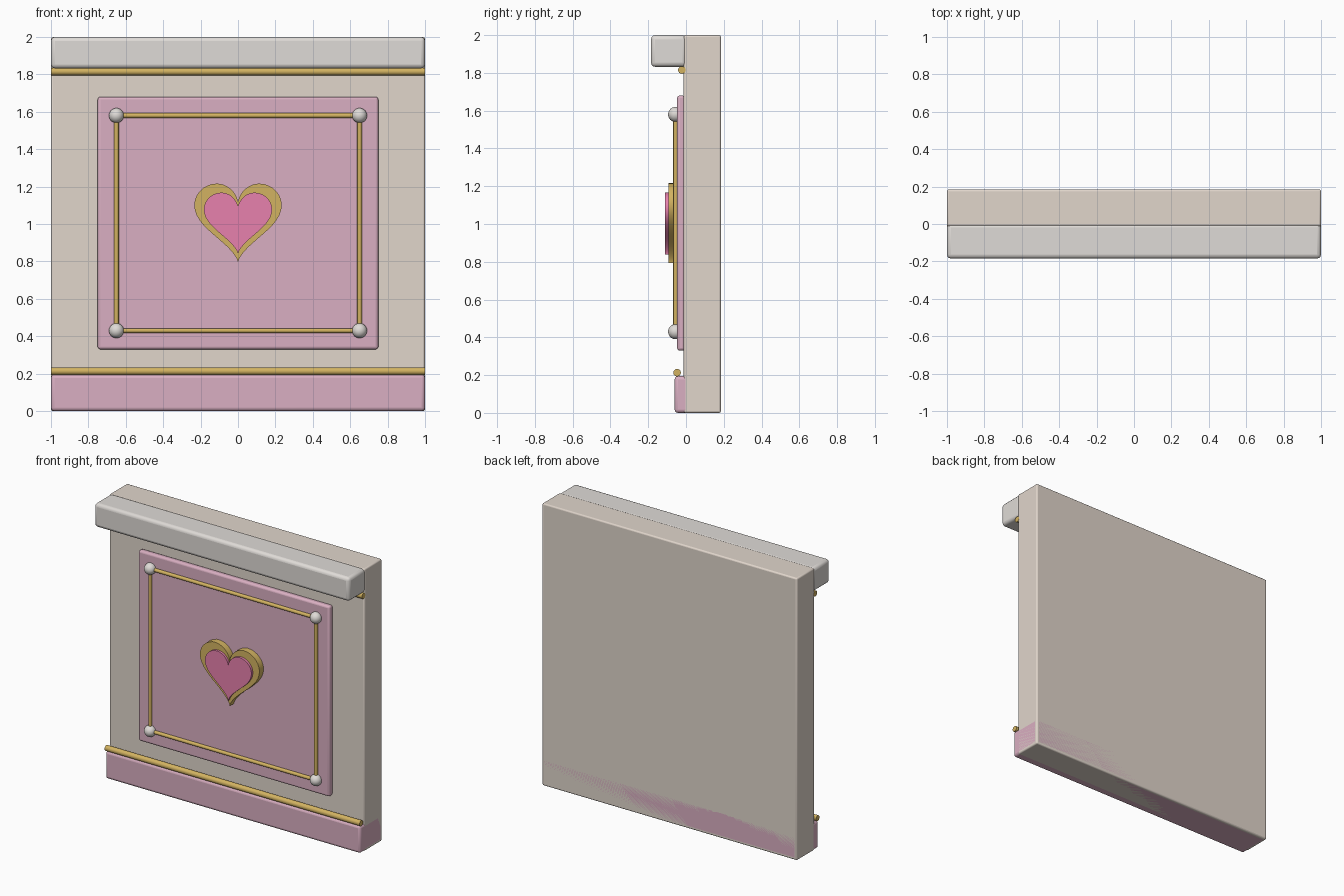
import bpy, math

if "Cube" in bpy.data.objects:
    bpy.data.objects.remove(bpy.data.objects["Cube"])


def material(name, rgb):
    m = bpy.data.materials.new(name)
    m.diffuse_color = (*rgb, 1)
    m.use_nodes = True
    m.node_tree.nodes["Principled BSDF"].inputs["Base Color"].default_value = m.diffuse_color
    return m


CREAM = material("cream", (0.75, 0.67, 0.60))
WHITE = material("white", (0.74, 0.71, 0.68))
PINK = material("pink", (0.70, 0.43, 0.54))
GOLD = material("gold", (0.65, 0.45, 0.12))
ROSE = material("rose", (0.80, 0.22, 0.42))


def finish(name, mat):
    ob = bpy.context.object
    ob.name = name
    ob.data.materials.append(mat)
    bpy.ops.object.shade_smooth_by_angle(angle=math.radians(40))
    return ob


def box(name, lo, hi, bevel, mat):
    bpy.ops.mesh.primitive_cube_add(size=1, location=[(a + b) / 2 for a, b in zip(lo, hi)])
    bpy.context.object.scale = [b - a for a, b in zip(lo, hi)]
    bpy.ops.object.transform_apply(location=False, rotation=False)
    ob = finish(name, mat)
    mod = ob.modifiers.new("bevel", 'BEVEL')
    mod.width, mod.segments = bevel, 3
    return ob


def rod(name, centre, length, radius, axis, mat):
    bpy.ops.mesh.primitive_cylinder_add(vertices=16, radius=radius, depth=length, location=centre,
                                        rotation=(0, math.pi / 2 if axis == 'x' else 0, 0))
    return finish(name, mat)


def heart(name, scale, z0, y_front, y_back, mat, n=64):
    pts = []
    for i in range(n):
        t = 2 * math.pi * i / n
        pts.append((16 * scale * math.sin(t) ** 3,
                    z0 + scale * (13 * math.cos(t) - 5 * math.cos(2 * t)
                                  - 2 * math.cos(3 * t) - math.cos(4 * t))))
    verts = [(x, y, z) for y in (y_front, y_back) for x, z in pts]
    faces = [tuple(reversed(range(n))), tuple(range(n, 2 * n))]
    faces += [(i, (i + 1) % n, n + (i + 1) % n, n + i) for i in range(n)]
    # Front cap faces -y, so its winding is reversed when needed by recalculation
    me = bpy.data.meshes.new(name)
    me.from_pydata(verts, [], faces)
    ob = bpy.data.objects.new(name, me)
    bpy.context.collection.objects.link(ob)
    bpy.ops.object.select_all(action='DESELECT')
    ob.select_set(True)
    bpy.context.view_layer.objects.active = ob
    bpy.ops.object.mode_set(mode='EDIT')
    bpy.ops.mesh.select_all(action='SELECT')
    bpy.ops.mesh.normals_make_consistent(inside=False)
    bpy.ops.object.mode_set(mode='OBJECT')
    return finish(name, mat)


# Wall slab, cornice and baseboard
box("wall", (-1, -0.012, 0), (1, 0.185, 2), 0.01, CREAM)
box("cornice", (-1, -0.185, 1.832), (1, 0.004, 2), 0.022, WHITE)
box("baseboard", (-1, -0.06, 0), (1, 0.185, 0.195), 0.018, PINK)

# Gold trim under the cornice and above the baseboard
rod("upper_trim", (0, -0.022, 1.815), 2, 0.02, 'x', GOLD)
rod("lower_trim", (0, -0.047, 0.213), 2, 0.02, 'x', GOLD)

# Raised panel with a gold frame and corner studs
box("panel", (-0.75, -0.047, 0.33), (0.75, -0.005, 1.68), 0.014, PINK)
ZL, ZH, XF, YF = 0.43, 1.58, 0.65, -0.055
for z in (ZL, ZH):
    rod("frame_rail", (0, YF, z), 2 * XF, 0.0125, 'x', GOLD)
for x in (-XF, XF):
    rod("frame_stile", (x, YF, (ZL + ZH) / 2), ZH - ZL, 0.0125, 'z', GOLD)
    for z in (ZL, ZH):
        bpy.ops.mesh.primitive_uv_sphere_add(segments=24, ring_count=12, radius=0.04, location=(x, YF, z))
        finish("corner_stud", WHITE)

# Heart ornament
heart("heart_backing", 0.0146, 1.042, -0.093, -0.04, GOLD)
heart("heart_inlay", 0.0114, 1.032, -0.11, -0.06, ROSE)
